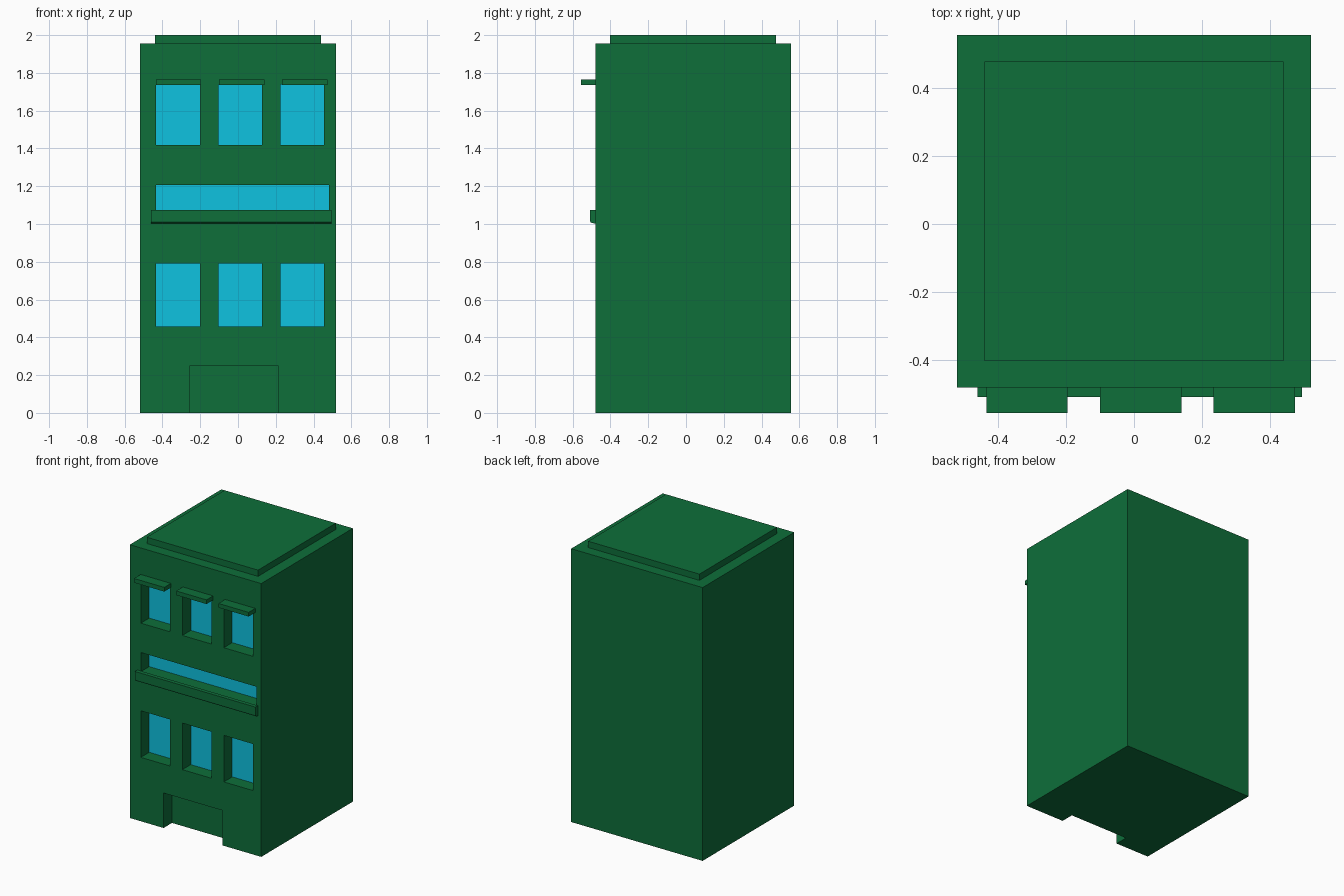
import bpy, bmesh
from mathutils import Matrix, Vector

if "Cube" in bpy.data.objects:
    bpy.data.objects.remove(bpy.data.objects["Cube"])

FRONT, BACK, DEPTH = -0.48, 0.555, 0.095


def material(name, color):
    m = bpy.data.materials.new(name)
    m.diffuse_color = color
    m.use_nodes = True
    m.node_tree.nodes["Principled BSDF"].inputs["Base Color"].default_value = m.diffuse_color
    return m


green = material("green_wall", (0.0044, 0.156, 0.042, 1))
blue = material("blue_glass", (0.0044, 0.539, 0.745, 1))


def finish(name, bm):
    bmesh.ops.recalc_face_normals(bm, faces=bm.faces)
    me = bpy.data.meshes.new(name)
    bm.to_mesh(me)
    bm.free()
    me.materials.append(green)
    ob = bpy.data.objects.new(name, me)
    bpy.context.collection.objects.link(ob)
    return ob


def boxes(name, extents):
    """One object made of axis-aligned boxes (x0, x1, y0, y1, z0, z1)."""
    bm = bmesh.new()
    for x0, x1, y0, y1, z0, z1 in extents:
        centre = Vector((x0 + x1, y0 + y1, z0 + z1)) / 2
        size = Matrix.Diagonal((x1 - x0, y1 - y0, z1 - z0, 1))
        bmesh.ops.create_cube(bm, size=1, matrix=Matrix.Translation(centre) @ size)
    return finish(name, bm)


# Main block
body = boxes("building_body", [(-0.52, 0.52, FRONT, BACK, 0, 1.955)])

# Recesses for two window rows, the long middle window and the doorway
inner = FRONT + DEPTH
window_left = (-0.433, -0.104, 0.224)
cuts = [(x, x + 0.232, -0.7, inner, z0, z1)
        for x in window_left for z0, z1 in ((0.457, 0.79), (1.417, 1.738))]
cuts.append((-0.433, 0.483, -0.7, inner, 1.07, 1.207))
cuts.append((-0.253, 0.212, -0.7, inner, -0.2, 0.25))
cutter = boxes("recess_cutter", cuts)
cutter.hide_render = True

mod = body.modifiers.new("recesses", 'BOOLEAN')
mod.operation = 'DIFFERENCE'
mod.solver = 'EXACT'
mod.object = cutter
bpy.context.view_layer.objects.active = body
bpy.ops.object.modifier_apply(modifier=mod.name)
bpy.data.objects.remove(cutter)

# Glass on the back of each window recess
mesh = body.data
mesh.materials.clear()
mesh.materials.append(green)
mesh.materials.append(blue)
for p in mesh.polygons:
    is_glass = p.normal.y < -0.9 and p.center.y > FRONT + 0.05 and p.center.z > 0.3
    p.material_index = 1 if is_glass else 0

# Raised roof slab
boxes("roof_slab", [(-0.44, 0.44, -0.402, 0.477, 1.955, 2.0)])

# Small canopies over the top windows
for i, x in enumerate((-0.434, -0.1, 0.234)):
    boxes(f"window_canopy_{i + 1}", [(x, x + 0.239, -0.555, FRONT, 1.735, 1.765)])

# Long sill with a rounded lower edge, extruded along x
profile = [(FRONT, 1.075), (-0.508, 1.075), (-0.508, 1.017),
           (-0.505, 1.009), (-0.498, 1.005), (FRONT, 1.003)]
bm = bmesh.new()
face = bm.faces.new([bm.verts.new((-0.46, y, z)) for y, z in profile])
ext = bmesh.ops.extrude_face_region(bm, geom=[face])
moved = [v for v in ext["geom"] if isinstance(v, bmesh.types.BMVert)]
bmesh.ops.translate(bm, verts=moved, vec=(0.954, 0, 0))
if not face.is_valid or all(f.calc_center_median().x > -0.459 for f in bm.faces):
    bmesh.ops.holes_fill(bm, edges=bm.edges)
finish("long_sill", bm)
